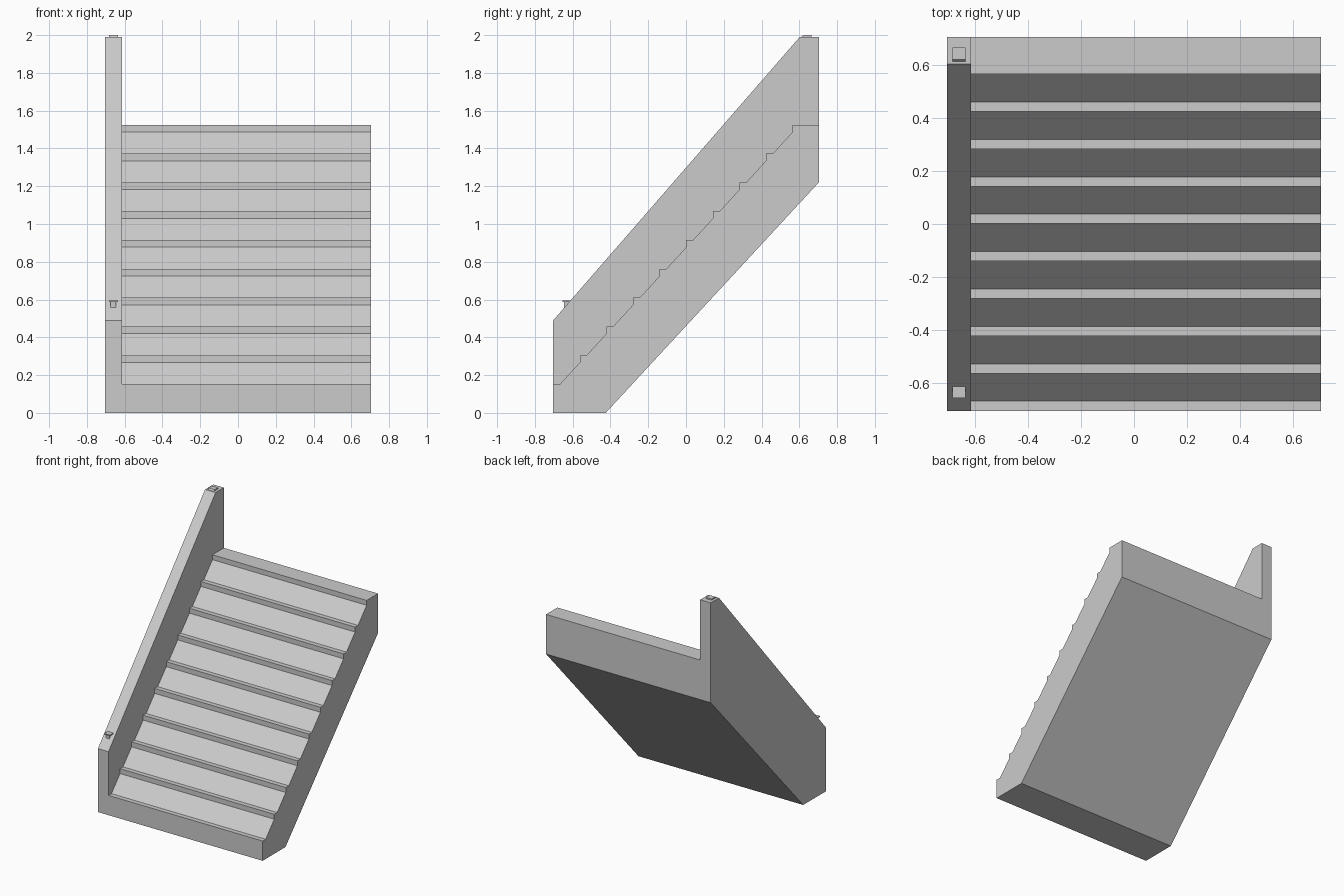
import bpy
import bmesh

cube = bpy.data.objects.get("Cube")
if cube:
    bpy.data.objects.remove(cube, do_unlink=True)

grey = bpy.data.materials.new("concrete grey")
grey.use_nodes = True
colour = (0.6, 0.6, 0.6, 1)
grey.diffuse_color = colour
grey.node_tree.nodes["Principled BSDF"].inputs["Base Color"].default_value = colour

HALF = 0.703          # half width and half depth
WALL_INNER = -0.613   # x where the side wall meets the stairs


def extrude_profile(name, profile, x0, x1):
    """Extrude a (y, z) outline from x0 to x1 as a flat-shaded solid."""
    bm = bmesh.new()
    face = bm.faces.new([bm.verts.new((x0, y, z)) for y, z in profile])
    out = bmesh.ops.extrude_face_region(bm, geom=[face])
    moved = [v for v in out["geom"] if isinstance(v, bmesh.types.BMVert)]
    bmesh.ops.translate(bm, verts=moved, vec=(x1 - x0, 0, 0))
    bmesh.ops.recalc_face_normals(bm, faces=bm.faces)
    mesh = bpy.data.meshes.new(name)
    bm.to_mesh(mesh)
    bm.free()
    mesh.materials.append(grey)
    obj = bpy.data.objects.new(name, mesh)
    bpy.context.collection.objects.link(obj)
    return obj


def box(name, x0, x1, y0, y1, z0, z1):
    return extrude_profile(name, [(y0, z0), (y1, z0), (y1, z1), (y0, z1)], x0, x1)


# Sloped underside shared by stairs and wall
underside = [(-HALF, 0), (-0.425, 0), (HALF, 1.22)]

# Stairs: flat tread, sloping face, short riser
STEPS, RUN, RISE = 9, 0.1408, 0.1525
TREAD, LIP = 0.036, 0.038
treads = []
for i in range(STEPS):
    y, z = -HALF + i * RUN, RISE * (i + 1)
    treads += [(y, z), (y + TREAD, z), (y + RUN, z + RISE - LIP)]
top = RISE * (STEPS + 1)
treads += [(-HALF + STEPS * RUN, top), (HALF, top)]
extrude_profile("stairs", underside + treads[::-1], WALL_INNER, HALF)

# Solid side wall with a sloping top edge
wall_top = [(HALF, 1.99), (0.602, 1.99), (-HALF, 0.49)]
extrude_profile("side_wall", underside + wall_top, -HALF, WALL_INNER)

# Small fittings on the wall's top edge
X0, X1 = -0.684, -0.634
box("lower_stem", -0.674, -0.647, -0.645, -0.62, 0.54, 0.588)
box("lower_plate", X0, X1, -0.655, -0.612, 0.586, 0.594)
extrude_profile("upper_plate",
                [(0.611, 1.98), (0.664, 1.98), (0.664, 2.0), (0.62, 2.0), (0.611, 1.99)],
                X0, X1)
